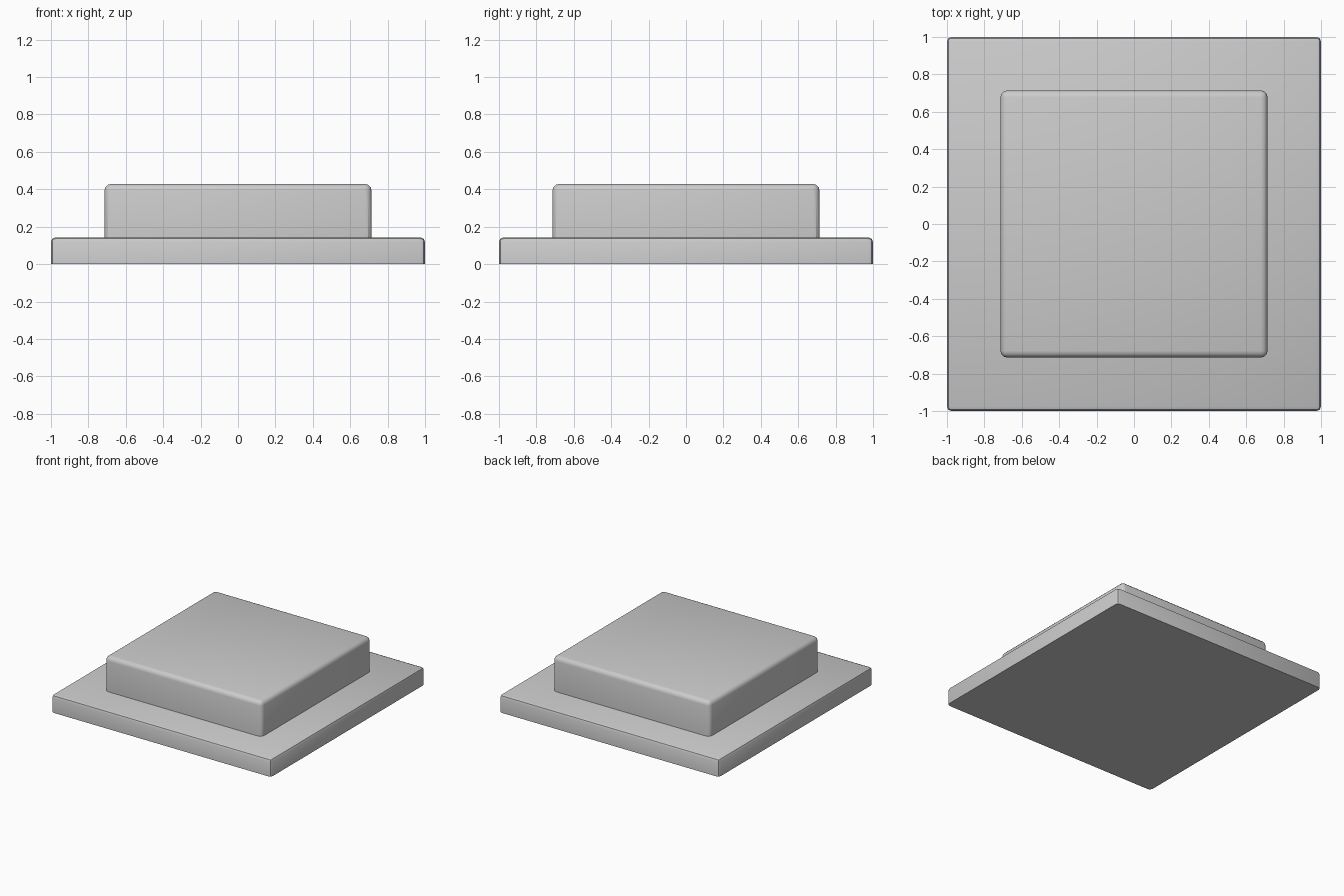
import bpy, bmesh
from mathutils import Matrix

if "Cube" in bpy.data.objects:
    bpy.data.objects.remove(bpy.data.objects["Cube"])


def rounded_slab(name, width, z0, z1, radius, segments):
    """Square slab with rounded top and upright edges and a sharp flat bottom."""
    bm = bmesh.new()
    bmesh.ops.create_cube(bm, size=1, matrix=Matrix.LocRotScale(
        (0, 0, (z0 + z1) / 2), None, (width, width, z1 - z0)))
    edges = [e for e in bm.edges if any(v.co.z > z0 + 1e-4 for v in e.verts)]
    bmesh.ops.bevel(bm, geom=edges, offset=radius, segments=segments,
                    profile=0.5, affect='EDGES', clamp_overlap=True)
    mesh = bpy.data.meshes.new(name)
    bm.to_mesh(mesh)
    bm.free()
    obj = bpy.data.objects.new(name, mesh)
    bpy.context.collection.objects.link(obj)
    bpy.ops.object.select_all(action='DESELECT')
    obj.select_set(True)
    bpy.context.view_layer.objects.active = obj
    bpy.ops.object.shade_smooth_by_angle()
    return obj


# Wide thin base plate
rounded_slab("base_plate", 2.0, 0.0, 0.143, 0.025, 2)
# Smaller, thicker block standing on the plate
rounded_slab("upper_block", 1.428, 0.143, 0.429, 0.036, 3)
